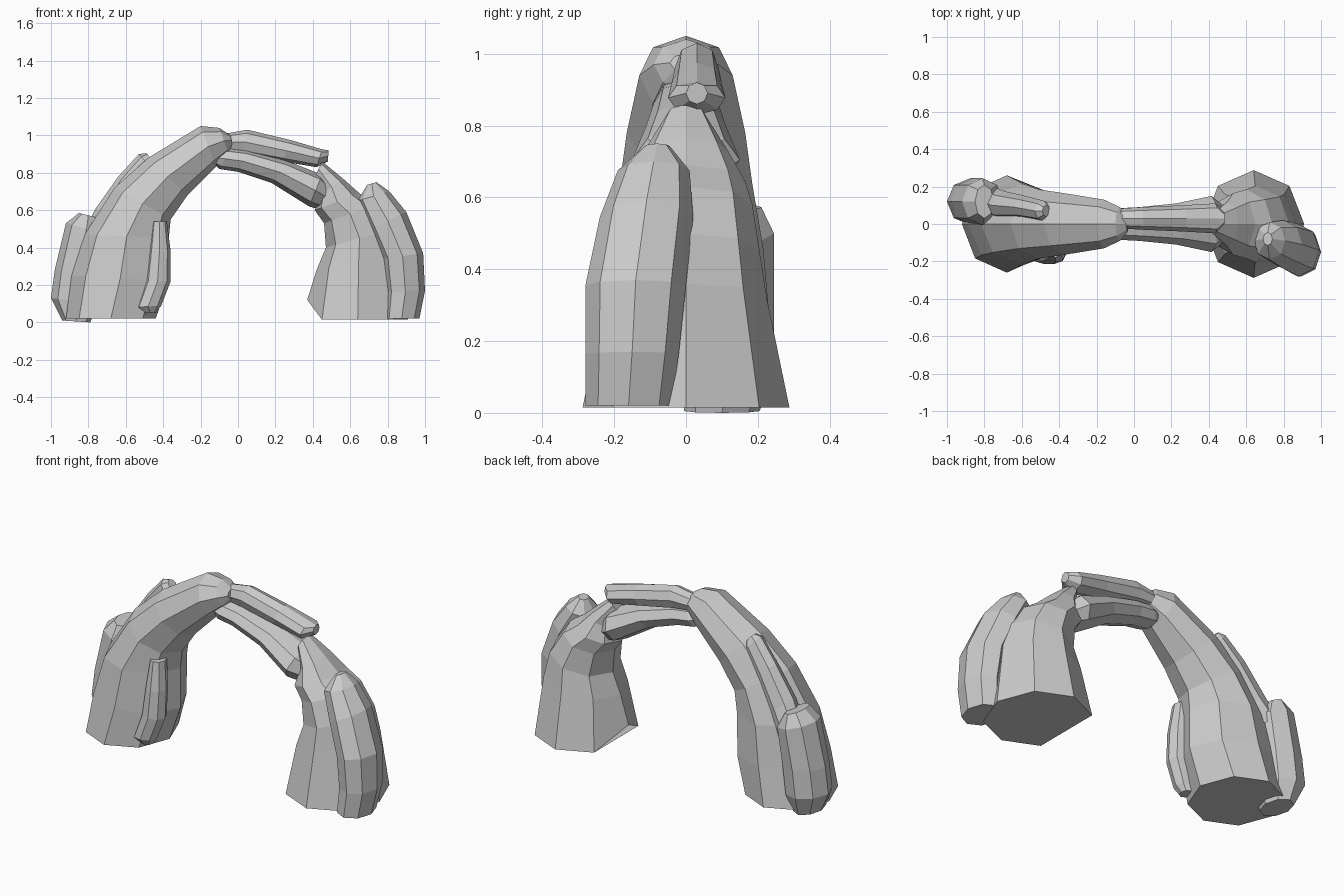
import bpy, math


def rock(name, rings, sides=8):
    """Loft a faceted stone through rings: (outer x, z, inner x, z, centre y, half depth)."""
    verts, faces = [], []
    for xo, zo, xi, zi, y, ry in rings:
        cx, cz = (xo + xi) / 2, (zo + zi) / 2
        ux, uz = (xo - xi) / 2, (zo - zi) / 2
        for k in range(sides):
            a = math.tau * k / sides
            c, s = math.cos(a), math.sin(a)
            verts.append((cx + ux * c, y + ry * s, cz + uz * c))
    n = len(rings)
    for r in range(n - 1):
        for k in range(sides):
            j = (k + 1) % sides
            faces.append((r * sides + k, (r + 1) * sides + k,
                          (r + 1) * sides + j, r * sides + j))
    faces.append(tuple(range(sides)))
    faces.append(tuple(reversed(range((n - 1) * sides, n * sides))))
    me = bpy.data.meshes.new(name)
    me.from_pydata(verts, [], faces)
    # all lofts share one winding; make it face outward
    import bmesh
    bm = bmesh.new()
    bm.from_mesh(me)
    bmesh.ops.recalc_face_normals(bm, faces=bm.faces)
    bm.to_mesh(me)
    bm.free()
    ob = bpy.data.objects.new(name, me)
    bpy.context.collection.objects.link(ob)
    return ob


# Big left leg sweeping up to the crown
rock("left_leg", [
    (-.92, .02, -.44, .02, 0, .26), (-.89, .25, -.37, .22, 0, .235),
    (-.82, .47, -.37, .45, 0, .215), (-.66, .72, -.36, .55, 0, .185),
    (-.48, .88, -.27, .68, 0, .165), (-.20, 1.05, -.12, .83, 0, .13),
    (-.10, 1.04, -.05, .90, 0, .09), (-.04, 1.0, -.03, .95, 0, .045)])

# Two bridge stones
rock("upper_bridge", [
    (-.12, 1.0, -.12, .92, .03, .05), (.05, 1.03, .02, .90, .03, .06),
    (.28, .975, .24, .86, .03, .07), (.45, .925, .42, .83, .03, .08),
    (.485, .92, .48, .86, .03, .03)])
rock("lower_bridge", [
    (-.12, .92, -.12, .84, 0, .06), (-.04, .93, -.10, .82, 0, .085),
    (.05, .92, .0, .805, 0, .09), (.27, .86, .18, .745, 0, .11),
    (.45, .79, .38, .62, 0, .15), (.50, .74, .45, .60, 0, .10)])

# Right leg, with its inner foot corner lifted
leg = rock("right_leg", [
    (.91, .015, .37, .015, 0, .288), (.87, .36, .42, .28, 0, .225),
    (.83, .50, .47, .40, 0, .205), (.74, .63, .46, .53, 0, .185),
    (.65, .69, .41, .60, 0, .165), (.56, .77, .44, .68, 0, .12),
    (.45, .86, .41, .78, 0, .06)])
leg.data.vertices[4].co.z = .12

# Leaning buttress stones
rock("right_buttress", [
    (.97, .02, .78, .02, -.16, .12), (1.0, .17, .79, .16, -.15, .13),
    (.99, .37, .77, .34, -.14, .14), (.90, .59, .70, .50, -.11, .13),
    (.81, .70, .64, .65, -.09, .10), (.74, .75, .69, .735, -.08, .035)])
rock("left_buttress", [
    (-.94, .01, -.79, 0, .10, .105), (-1.0, .13, -.75, .10, .12, .125),
    (-.98, .28, -.73, .27, .12, .125), (-.92, .53, -.70, .47, .12, .125),
    (-.85, .585, -.75, .56, .12, .09)])
rock("left_upper_stone", [
    (-.82, .50, -.70, .40, .12, .08), (-.76, .61, -.62, .50, .10, .075),
    (-.64, .78, -.52, .68, .09, .06), (-.53, .90, -.44, .80, .07, .055),
    (-.49, .905, -.45, .86, .07, .03)])
rock("front_left_stone", [
    (-.50, .05, -.44, .05, -.15, .04), (-.55, .08, -.41, .09, -.16, .055),
    (-.50, .22, -.36, .22, -.155, .06), (-.48, .38, -.36, .38, -.145, .06),
    (-.46, .54, -.38, .54, -.13, .05)])
